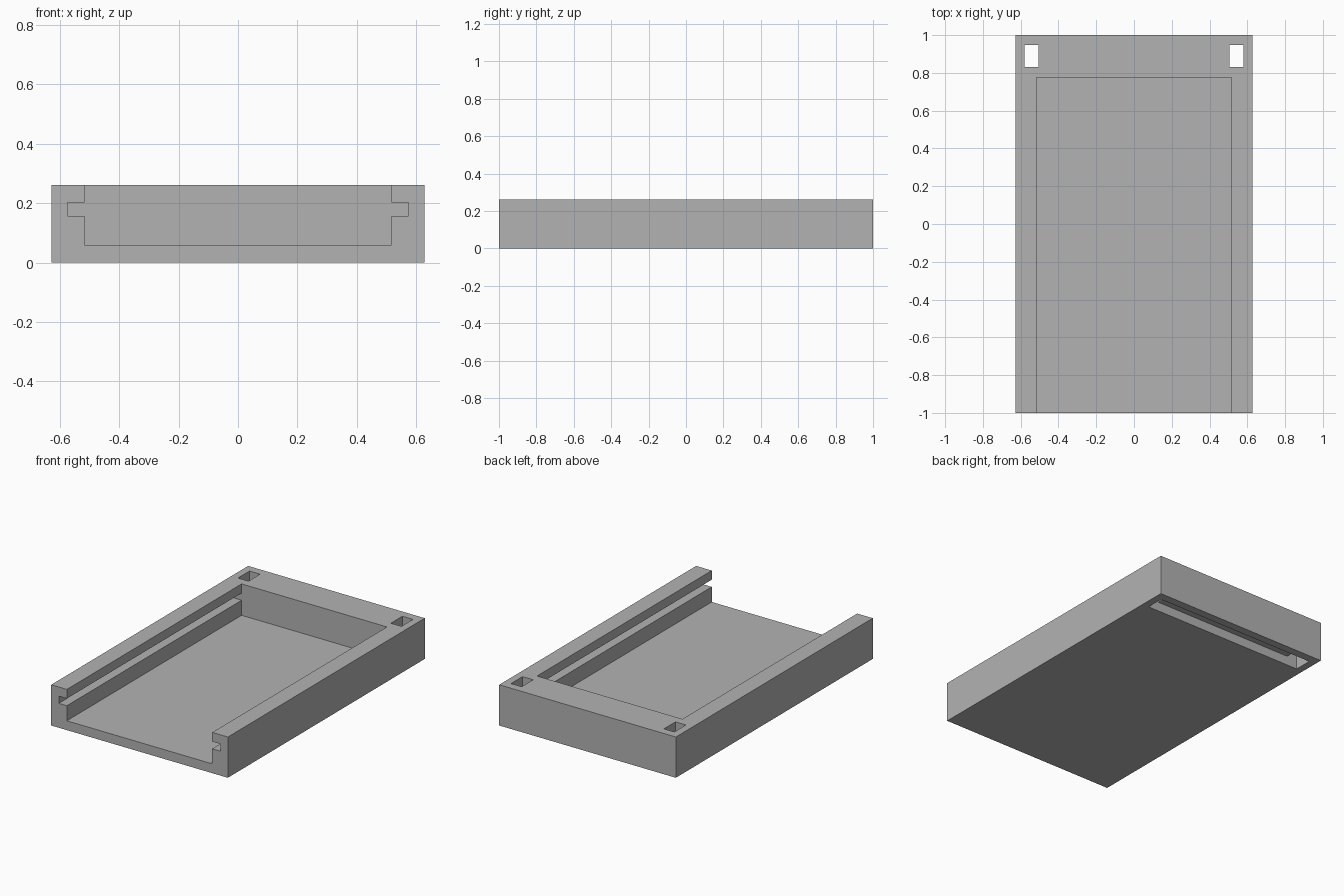
import bpy
import bmesh

if "Cube" in bpy.data.objects:
    bpy.data.objects.remove(bpy.data.objects["Cube"], do_unlink=True)

# Single plain grey plastic
grey = bpy.data.materials.new("plain_grey")
grey.use_nodes = True
colour = (0.45, 0.45, 0.45, 1)
grey.diffuse_color = colour
grey.node_tree.nodes["Principled BSDF"].inputs["Base Color"].default_value = colour


def prism(name, half_profile, y0, y1):
    """Mirror a half profile (x, z) across x = 0 and extrude it along y."""
    profile = half_profile + [(-x, z) for x, z in reversed(half_profile)]
    bm = bmesh.new()
    face = bm.faces.new([bm.verts.new((x, y0, z)) for x, z in profile])
    swept = bmesh.ops.extrude_face_region(bm, geom=[face])["geom"]
    bmesh.ops.translate(bm, vec=(0, y1 - y0, 0),
                        verts=[v for v in swept if isinstance(v, bmesh.types.BMVert)])
    bmesh.ops.recalc_face_normals(bm, faces=bm.faces)
    mesh = bpy.data.meshes.new(name)
    bm.to_mesh(mesh)
    bm.free()
    mesh.materials.append(grey)
    obj = bpy.data.objects.new(name, mesh)
    bpy.context.collection.objects.link(obj)
    return obj


def cut(target, cutter):
    """Subtract the cutter, apply the result and drop the cutter."""
    mod = target.modifiers.new("cut", "BOOLEAN")
    mod.operation = "DIFFERENCE"
    mod.solver = "EXACT"
    mod.object = cutter
    bpy.context.view_layer.objects.active = target
    bpy.ops.object.modifier_apply(modifier=mod.name)
    bpy.data.objects.remove(cutter, do_unlink=True)


HEIGHT, FLOOR, STRAP_DEPTH = 0.262, 0.06, 0.06
INNER, GROOVE = 0.517, 0.574
HOLE_IN, HOLE_OUT = 0.506, 0.581

# Solid block
tray = prism("tray_body", [(0.628, 0), (0.628, HEIGHT)], -1, 1)

# Open-fronted cavity with a sliding-lid groove in each side wall
cut(tray, prism("cavity_cutter", [
    (INNER, FLOOR), (INNER, 0.157), (GROOVE, 0.157),
    (GROOVE, 0.203), (INNER, 0.203), (INNER, 0.5)], -1.2, 0.775))

# Strap channel under the back wall, rising to a hole at each end
cut(tray, prism("strap_cutter", [
    (HOLE_OUT, -0.2), (HOLE_OUT, 0.5), (HOLE_IN, 0.5), (HOLE_IN, STRAP_DEPTH)],
    0.83, 0.947))
